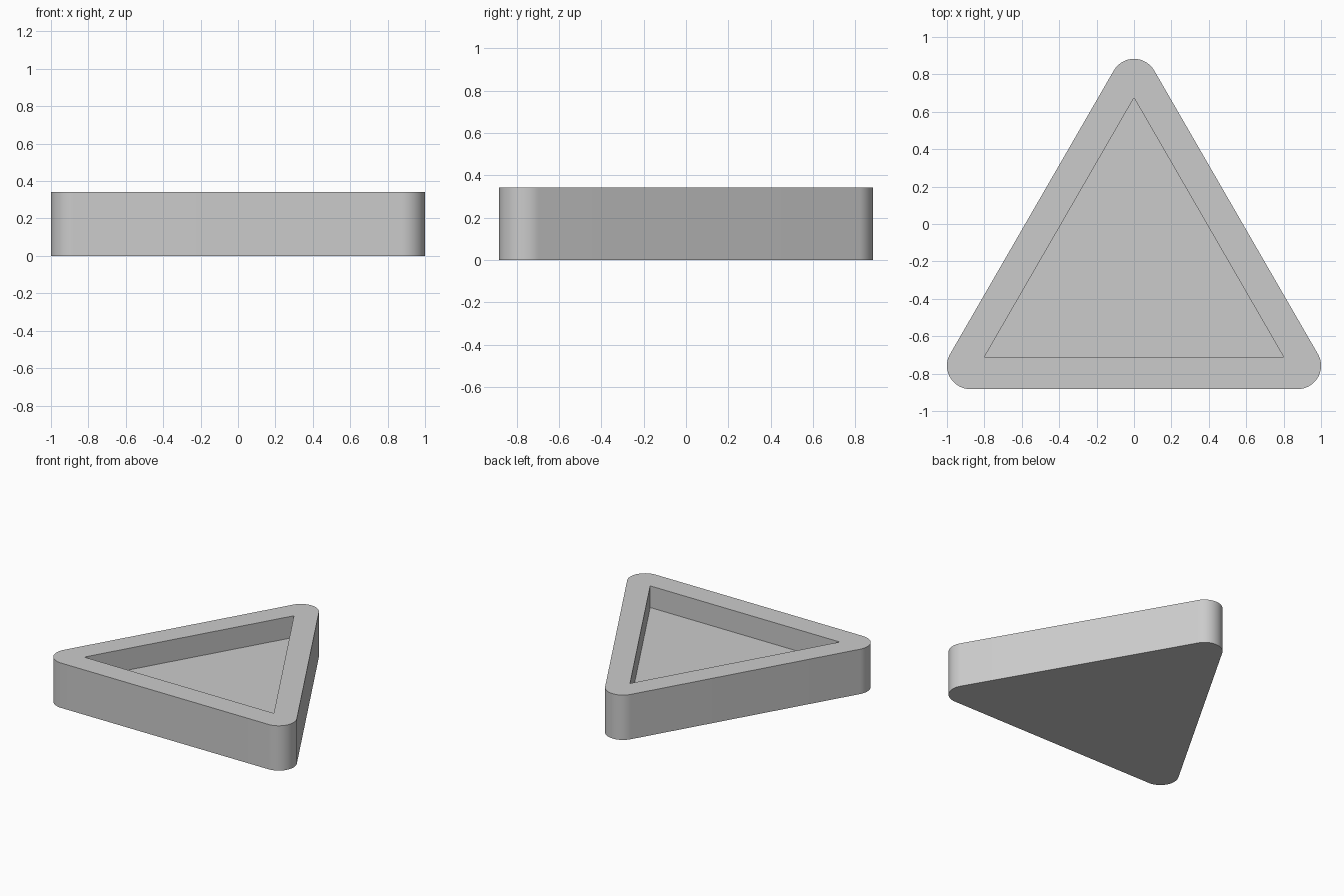
import bpy, bmesh, math
from mathutils import Vector

cube = bpy.data.objects.get("Cube")
if cube:
    bpy.data.objects.remove(cube, do_unlink=True)

HEIGHT, FLOOR = 0.342, 0.177
RADIUS, SEGMENTS = 0.125, 24

grey = bpy.data.materials.new("plain_grey")
grey.use_nodes = True
colour = (0.6, 0.6, 0.6, 1)
grey.diffuse_color = colour
grey.node_tree.nodes["Principled BSDF"].inputs["Base Color"].default_value = colour


def triangle(half_width, base_y):
    """Equilateral triangle, counter-clockwise from the right base corner."""
    return [Vector((half_width, base_y)),
            Vector((0, base_y + half_width * math.sqrt(3))),
            Vector((-half_width, base_y))]


def rounded(corners, radius):
    """Outline of the triangle with an arc around each corner centre."""
    points = []
    for i, corner in enumerate(corners):
        start = math.radians(-90 + 120 * i)
        for s in range(SEGMENTS + 1):
            a = start + math.radians(120) * s / SEGMENTS
            points.append(corner + radius * Vector((math.cos(a), math.sin(a))))
    return points


half_depth = (math.sqrt(3) * (1 - RADIUS) + 2 * RADIUS) / 2
outer = rounded(triangle(1 - RADIUS, RADIUS - half_depth), RADIUS)
inner = triangle(0.8, -0.711)

bm = bmesh.new()


def ring(points, z):
    return [bm.verts.new((p.x, p.y, z)) for p in points]


def walls(low, high):
    for i in range(len(low)):
        j = (i + 1) % len(low)
        bm.faces.new((low[i], low[j], high[j], high[i]))


# Rounded outer body and underside
bottom, top = ring(outer, 0), ring(outer, HEIGHT)
walls(bottom, top)
bm.faces.new(bottom[::-1])

# Sharp-cornered recess and its floor
floor, lip = ring(inner, FLOOR), ring(inner, HEIGHT)
walls(lip, floor)
bm.faces.new(floor)

# Flat rim: a fan around each corner and a strip along each side
n = SEGMENTS + 1
for i in range(3):
    arc = top[i * n:(i + 1) * n]
    for a, b in zip(arc, arc[1:]):
        bm.faces.new((a, b, lip[i]))
    k = (i + 1) % 3
    bm.faces.new((arc[-1], top[k * n], lip[k], lip[i]))

bm.normal_update()
mesh = bpy.data.meshes.new("triangular_tray")
bm.to_mesh(mesh)
bm.free()
mesh.materials.append(grey)
tray = bpy.data.objects.new("triangular_tray", mesh)
bpy.context.collection.objects.link(tray)

bpy.context.view_layer.objects.active = tray
tray.select_set(True)
bpy.ops.object.shade_smooth_by_angle(angle=math.radians(30))
